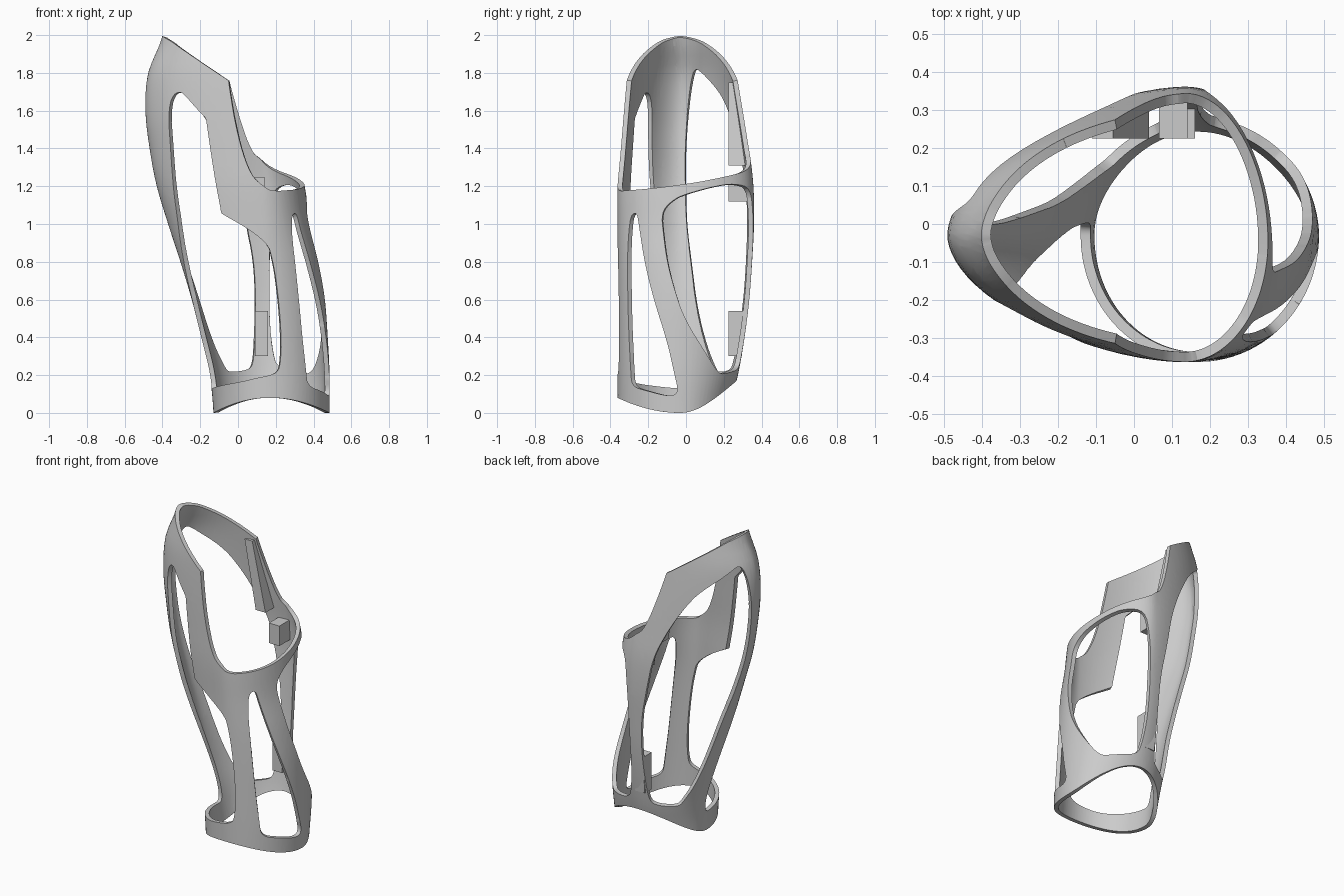
import bpy, bmesh, math
from mathutils import Vector

if "Cube" in bpy.data.objects:
    bpy.data.objects.remove(bpy.data.objects["Cube"])

# Section table: z, left x, right x, widest x, front y, back y
SECT = [(0.0, -.13, .485, .17, -.362, .225), (.2, -.15, .485, .165, -.362, .275),
        (.4, -.195, .475, .16, -.362, .310), (.6, -.245, .46, .155, -.362, .335),
        (.8, -.305, .43, .15, -.362, .350), (1.0, -.37, .385, .14, -.362, .360),
        (1.2, -.43, .353, .13, -.362, .357), (1.4, -.468, .31, .12, -.352, .335),
        (1.6, -.49, .27, .11, -.340, .310), (1.8, -.475, .23, .10, -.325, .285),
        (2.0, -.40, .20, .09, -.305, .265)]
YC = -.03
SEAM = -math.radians(69)


def section(z):
    """Smoothly interpolated section values at height z."""
    f = min(max(z / .2, 0), 9.9999)
    i, u = int(f), f - int(f)
    p = [SECT[min(max(k, 0), 10)] for k in (i - 1, i, i + 1, i + 2)]
    return [b + .5 * u * (c - a + u * (2*a - 5*b + 4*c - d + u * (3*(b - c) + d - a)))
            for a, b, c, d in zip(*p)][1:]


def expo(z, left):
    return 2 - .2 * min(z, 1) if left else 2


def surf(t, z):
    l, r, cx, yf, yb = section(z)
    c, s = math.cos(t), math.sin(t)
    e = 2 / expo(z, c < 0)
    x = cx + (r - cx) * abs(c) ** e if c > 0 else cx - (cx - l) * abs(c) ** e
    y = YC + (yb - YC) * abs(s) ** e if s > 0 else YC - (YC - yf) * abs(s) ** e
    return Vector((x, y, z))


def side(kind, pts):
    """Turn view readings into (angle, z): F/B give x, L/R give y."""
    out = []
    for v, z in pts:
        l, r, cx, yf, yb = section(z)
        if kind in 'FB':
            q = (v - cx) / (r - cx if v > cx else cx - l)
            n = expo(z, v < cx)
            a = math.acos(math.copysign(min(abs(q), 1) ** (n / 2), q))
            t = a if kind == 'B' else -a
        else:
            q = (v - YC) / (yb - YC if v > YC else YC - yf)
            n = expo(z, kind == 'L')
            a = math.asin(math.copysign(min(abs(q), 1) ** (n / 2), q))
            t = a if kind == 'R' else math.pi - a
        while t < SEAM:
            t += 2 * math.pi
        out.append((t, z))
    return out


def rounded(pts, closed=True, steps=2):
    """Corner cutting to soften an outline."""
    for _ in range(steps):
        new = [] if closed else [pts[0]]
        for i in range(len(pts) if closed else len(pts) - 1):
            a, b = Vector(pts[i]), Vector(pts[(i + 1) % len(pts)])
            new += [tuple(a.lerp(b, .25)), tuple(a.lerp(b, .75))]
        pts = new if closed else new + [pts[-1]]
    return pts


# Four windows in the shell
front_left = side('L', [(-.20, 1.62), (-.20, 1.4), (-.19, 1.2), (-.16, 1.0), (-.11, .8), (-.06, .6),
                        (-.01, .4), (.01, .2), (-.0, .13), (-.05, .125)]) + \
    side('F', [(0, .16), (.1, .185), (.20, .205), (.225, .25), (.23, .4), (.215, .6), (.195, .75),
               (.17, .86), (.16, .88), (.06, .97), (-.08, 1.05), (-.09, 1.06), (-.095, 1.1),
               (-.165, 1.53), (-.17, 1.56), (-.19, 1.58), (-.27, 1.67), (-.30, 1.70), (-.34, 1.69)])
front_right = side('F', [(.285, 1.05), (.285, .95), (.30, .8), (.33, .5), (.36, .22), (.37, .14)]) + \
    side('R', [(-.20, .115), (-.08, .085), (-.04, .11), (-.06, .2), (-.10, .38), (-.17, .6),
               (-.22, .8), (-.25, 1.0), (-.26, 1.06)])
back_right = side('R', [(-.13, 1.06), (-.12, .95), (-.10, .8), (-.06, .65), (0, .48), (.1, .32),
                        (.17, .205), (.22, .21)]) + \
    side('B', [(.21, .235), (.185, .32), (.165, .5), (.165, .85), (.18, 1.05), (.20, 1.19)]) + \
    side('R', [(.25, 1.215), (.15, 1.20), (0, 1.16), (-.08, 1.12)])
back_left = side('L', [(.06, 1.84), (.035, 1.75), (.015, 1.6), (0, 1.4), (0, 1.2), (.005, 1.0), (.03, .8),
                       (.06, .55), (.11, .35), (.16, .23), (.18, .21)]) + \
    side('B', [(.04, .22), (.075, .25), (.085, .4), (.09, .6), (.08, .8), (.04, 1.0), (0, 1.22),
               (-.08, 1.4), (-.17, 1.56), (-.26, 1.68)]) + side('L', [(.12, 1.79)])

# Top rim: low lip, step up to the tall slanted back
slope = [(x, 2 - (x + .4) * .686) for x in (-.05, -.05, -.05, -.15, -.25, -.33, -.37)]
END = SEAM + 2 * math.pi
top = [(SEAM, 1.175)] + side('R', [(-.2, 1.185), (0, 1.21), (.2, 1.25)]) + \
    side('B', [(.2, 1.285), (.1, 1.345), (.05, 1.43), (0, 1.58)] + slope) + [(math.pi, 2.0)] + \
    side('F', slope[::-1] + [(0, 1.46), (.05, 1.30), (.1, 1.22), (.16, 1.18)]) + [(END, 1.175)]
top = rounded(top, False)
# Bottom rim: arched at front and back
bottom = []
for i in range(73):
    t = SEAM + 2 * math.pi * i / 72
    bottom.append((t, math.sin(t) ** 2 * (.17 if math.sin(t) > 0 else .08)))


# Shell: flat outline with holes, sliced on a grid, then wrapped round the section
bm = bmesh.new()


def loop(pts):
    clean = []
    for p in pts:
        if not clean or (Vector(p) - Vector(clean[-1])).length > 1e-4:
            clean.append(p)
    vs = [bm.verts.new((p[0], p[1], 0)) for p in clean]
    for i, v in enumerate(vs):
        bm.edges.new((v, vs[(i + 1) % len(vs)]))


loop(bottom + top[::-1])
for w in (front_left, front_right, back_right, back_left):
    loop(rounded(w))
bmesh.ops.triangle_fill(bm, edges=bm.edges[:], use_beauty=True, normal=(0, 0, 1))


def slice_at(co, no):
    bmesh.ops.bisect_plane(bm, geom=bm.verts[:] + bm.edges[:] + bm.faces[:], dist=1e-5,
                           plane_co=co, plane_no=no)


for i in range(1, 90):
    slice_at((SEAM + 2 * math.pi * i / 90, 0, 0), (1, 0, 0))
for i in range(1, 40):
    slice_at((0, i * .05, 0), (0, 1, 0))
for f in bm.faces:
    f.normal_update()
    if f.normal.z < 0:
        f.normal_flip()
for v in bm.verts:
    v.co = surf(v.co.x, v.co.y)
bmesh.ops.remove_doubles(bm, verts=bm.verts[:], dist=4e-4)
me = bpy.data.meshes.new("shell")
bm.to_mesh(me)
bm.free()
shell = bpy.data.objects.new("shell", me)
bpy.context.collection.objects.link(shell)
sol = shell.modifiers.new("wall", 'SOLIDIFY')
sol.thickness = .026
sol.offset = -1
bpy.context.view_layer.objects.active = shell
shell.select_set(True)
bpy.ops.object.modifier_apply(modifier="wall")
bpy.ops.object.shade_smooth_by_angle(angle=math.radians(35))


# Fastening blocks inside the back wall
def block(name, low, high):
    """low/high: x0, x1, y0, y1, z of the end faces."""
    b = bmesh.new()
    rings = [[b.verts.new((x, y, e[4])) for x, y in
              ((e[0], e[2]), (e[1], e[2]), (e[1], e[3]), (e[0], e[3]))] for e in (low, high)]
    b.faces.new(rings[0][::-1])
    b.faces.new(rings[1])
    for i in range(4):
        j = (i + 1) % 4
        b.faces.new((rings[0][i], rings[0][j], rings[1][j], rings[1][i]))
    m = bpy.data.meshes.new(name)
    b.to_mesh(m)
    b.free()
    bpy.context.collection.objects.link(bpy.data.objects.new(name, m))


block("lower_block", (.09, .16, .225, .295, .30), (.09, .16, .225, .315, .54))
block("middle_block", (.065, .14, .225, .34, 1.12), (.065, .14, .225, .335, 1.25))
block("upper_bar", (-.03, .04, .225, .315, 1.31), (-.11, -.055, .225, .25, 1.75))
